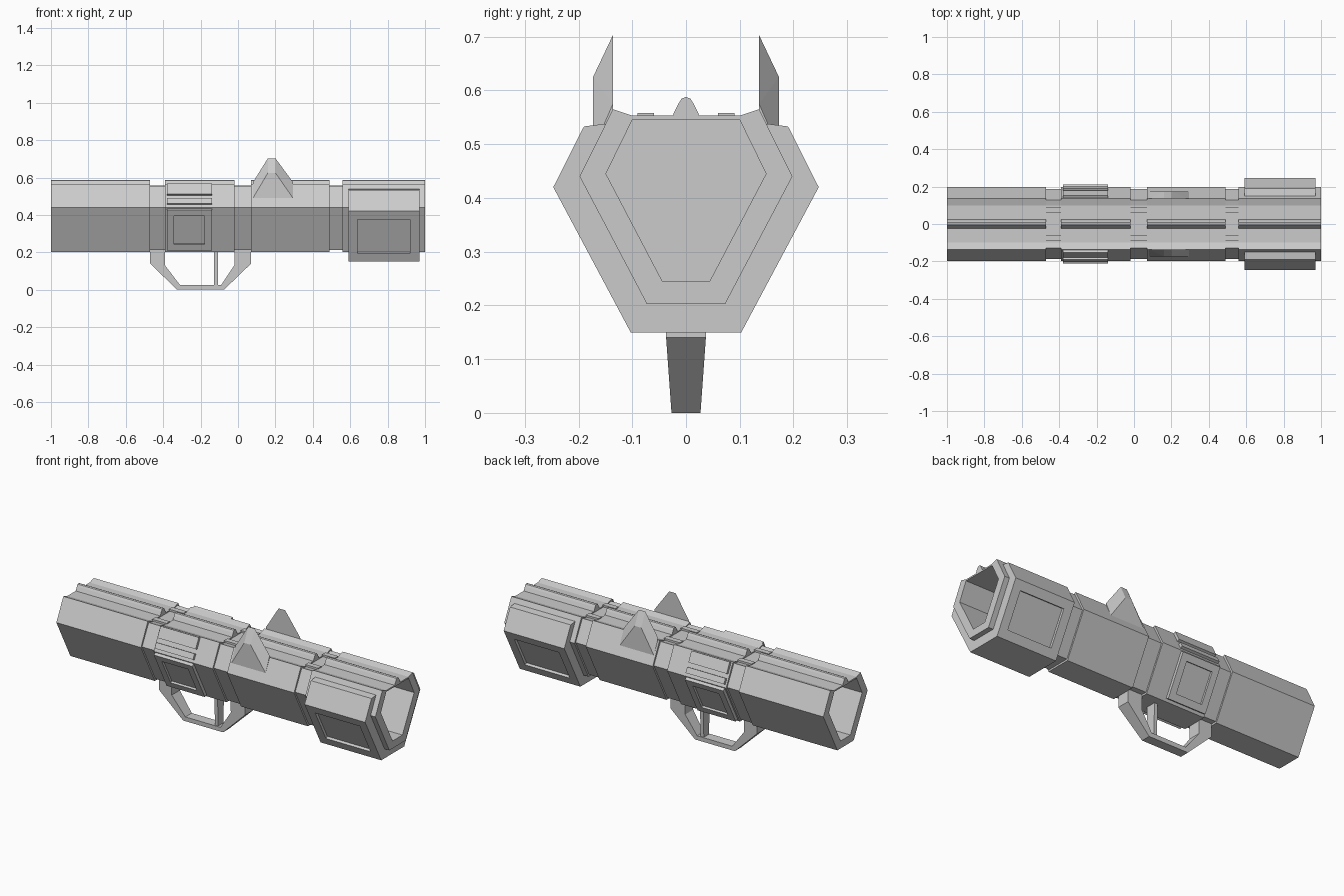
import bpy, bmesh
from mathutils import Vector

cube = bpy.data.objects.get("Cube")
if cube:
    bpy.data.objects.remove(cube)

grey = bpy.data.materials.new("plain grey")
grey.use_nodes = True
tone = (0.6, 0.6, 0.6, 1)
grey.diffuse_color = tone
grey.node_tree.nodes["Principled BSDF"].inputs["Base Color"].default_value = tone


def finish(name, bm):
    bmesh.ops.recalc_face_normals(bm, faces=bm.faces)
    mesh = bpy.data.meshes.new(name)
    bm.to_mesh(mesh)
    bm.free()
    mesh.materials.append(grey)
    obj = bpy.data.objects.new(name, mesh)
    bpy.context.collection.objects.link(obj)
    return obj


def extrude(points, step):
    """Solid from a closed outline pushed along a vector."""
    bm = bmesh.new()
    face = bm.faces.new([bm.verts.new(p) for p in points])
    new = bmesh.ops.extrude_face_region(bm, geom=[face])["geom"]
    bmesh.ops.translate(bm, vec=step, verts=[v for v in new if isinstance(v, bmesh.types.BMVert)])
    bmesh.ops.recalc_face_normals(bm, faces=bm.faces)
    return bm


def both(half):
    """Complete a (y, z) half outline by mirroring it."""
    return half + [(-y, z) for y, z in reversed(half) if y > 0]


def prism(profile, x0, x1):
    return extrude([(x0, y, z) for y, z in profile], (x1 - x0, 0, 0))


def sink(bm, faces, margin, depth):
    """Sunken panel in each of the given faces."""
    bmesh.ops.inset_individual(bm, faces=faces, thickness=margin, use_even_offset=True)
    for f in faces:
        inner = f.normal.copy()
        new = bmesh.ops.extrude_discrete_faces(bm, faces=[f])["faces"][0]
        bmesh.ops.translate(bm, vec=inner * -depth, verts=new.verts)


# Cross-sections from the keel up to the crest
BODY = [(0.073, 0.203), (0.198, 0.44), (0.136, 0.565), (0.1, 0.553),
        (0.025, 0.553), (0.015, 0.574), (0.008, 0.585), (0, 0.588)]
NECK = [(0.068, 0.213), (0.188, 0.44), (0.128, 0.555), (0.1, 0.547),
        (0.09, 0.547), (0.09, 0.558), (0.06, 0.558), (0.06, 0.547)]
BORE = [(0.044, 0.245), (0.149, 0.445), (0.1, 0.545)]

# Tube sections, with open bores at both ends
for name, x0, x1, cut in [("rear_tube", -1, -0.47, (-1.1, -0.46)),
                          ("receiver", -0.39, -0.02, None),
                          ("sight_tube", 0.07, 0.49, None),
                          ("muzzle_tube", 0.56, 1, (0.55, 1.1))]:
    tube = finish(name, prism(both(BODY), x0, x1))
    if cut:
        cutter = finish(name + "_bore_cutter", prism(both(BORE), *cut))
        cutter.hide_render = True
        cutter.hide_viewport = True
        mod = tube.modifiers.new("bore", "BOOLEAN")
        mod.operation = "DIFFERENCE"
        mod.solver = "EXACT"
        mod.object = cutter

# Narrow necks between the sections
for name, x0, x1 in [("rear_neck", -0.475, -0.385), ("middle_neck", -0.025, 0.075),
                     ("front_neck", 0.485, 0.565)]:
    finish(name, prism(both(NECK), x0, x1))

# Muzzle jacket wrapped round the tube, with a sunken panel on each lower side
outer = [(0.103, 0.15), (0.247, 0.42), (0.19, 0.533), (0.15, 0.538)]
inner = [(0.143, 0.53), (0.185, 0.44), (0.066, 0.215)]
half = outer + inner
jacket = prism(outer + inner + [(-y, z) for y, z in reversed(half)], 0.59, 0.97)
bmesh.ops.remove_doubles(jacket, verts=jacket.verts, dist=0.0001)
panels = [f for f in jacket.faces if f.normal.z < -0.3 and abs(f.normal.y) > 0.5
          and abs(f.calc_center_median().y) > 0.17 and f.calc_center_median().z < 0.3]
sink(jacket, panels, 0.05, 0.015)
finish("muzzle_jacket", jacket)


def plate(name, low, high, t0, t1, thick, sunken=False):
    """Raised plate on a slanted side of the receiver, on both sides."""
    for side, label in [(1, "left"), (-1, "right")]:
        a, b = (Vector((0, side * y, z)) for y, z in (low, high))
        out = Vector((0, side * (high[1] - low[1]), -abs(high[0] - low[0])
                      * (1 if high[0] > low[0] else -1))).normalized()
        p, q = a.lerp(b, t0) - out * 0.01, a.lerp(b, t1) - out * 0.01
        start, end = Vector((-0.38, 0, 0)), Vector((-0.14, 0, 0))
        bm = extrude([p + start, p + end, q + end, q + start], out * (thick + 0.01))
        if sunken:
            sink(bm, [f for f in bm.faces if f.normal.dot(out) > 0.9], 0.038, 0.012)
        finish(label + "_" + name, bm)


# Receiver side plates
plate("lower_plate", BODY[0], BODY[1], 0.06, 0.98, 0.018, True)
plate("upper_plate", BODY[1], BODY[2], 0.52, 0.97, 0.015)
plate("upper_strip", BODY[1], BODY[2], 0.12, 0.35, 0.015)

# Pointed sight guards
for side, label in [(1, "left"), (-1, "right")]:
    bm = bmesh.new()
    for y, z, x0, x1 in [(0.136, 0.703, 0.16, 0.2), (0.136, 0.575, 0.08, 0.294),
                         (0.136, 0.49, 0.08, 0.294), (0.173, 0.625, 0.16, 0.2),
                         (0.173, 0.49, 0.08, 0.294)]:
        for x in (x0, x1):
            bm.verts.new((x, side * y, z))
    bmesh.ops.convex_hull(bm, input=bm.verts)
    bmesh.ops.dissolve_limit(bm, angle_limit=0.02, verts=bm.verts, edges=bm.edges)
    finish(label + "_sight_guard", bm)


def tapered(name, outline, width):
    """Flat part in the xz plane that narrows towards the bottom."""
    bm = extrude([(x, -width, z) for x, z in outline], (0, 2 * width, 0))
    for v in bm.verts:
        v.co.y *= 0.73 + 0.27 * min(v.co.z / 0.14, 1)
    finish(name, bm)


# Hand guard and trigger bar
tapered("hand_guard", [(-0.47, 0.23), (-0.47, 0.14), (-0.325, 0), (-0.075, 0), (0.07, 0.14),
                       (0.07, 0.23), (-0.02, 0.23), (-0.02, 0.13), (-0.09, 0.025),
                       (-0.31, 0.025), (-0.39, 0.13), (-0.39, 0.23)], 0.037)
tapered("trigger_bar", [(-0.128, 0.02), (-0.108, 0.02), (-0.108, 0.22), (-0.128, 0.22)], 0.03)
